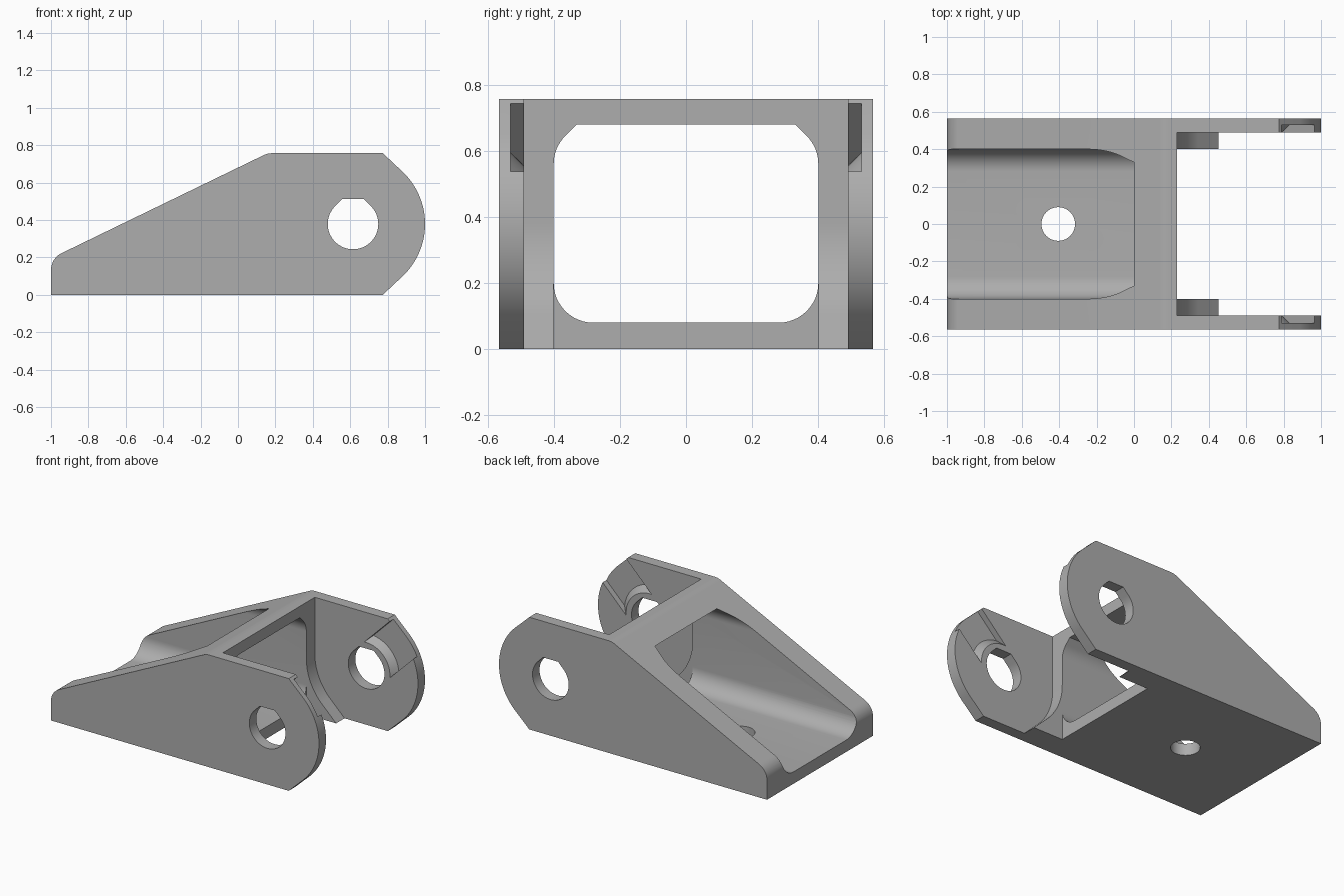
import bpy, bmesh
from math import cos, sin, pi, atan, tan, sqrt, radians
from mathutils import Matrix, Vector

if "Cube" in bpy.data.objects:
    bpy.data.objects.remove(bpy.data.objects["Cube"])

HALF_W, EAR_IN, TUNNEL_W = 0.565, 0.49, 0.40      # half widths along y
H, SLOPE = 0.757, 0.485                           # height, slope of the top
PX, PZ, PR = 0.615, H / 2, 0.385                  # pivot centre, ear radius
HOLE_R, SLOT_X = 0.135, 0.23

grey = bpy.data.materials.new("plain grey")
grey.use_nodes = True
GREY = (0.42, 0.42, 0.42, 1)
grey.diffuse_color = GREY
grey.node_tree.nodes["Principled BSDF"].inputs["Base Color"].default_value = GREY


def arc(cx, cy, r, a0, a1, n=24):
    """Points on an arc, angles in degrees."""
    steps = [radians(a0 + (a1 - a0) * i / n) for i in range(n + 1)]
    return [(cx + r * cos(a), cy + r * sin(a)) for a in steps]


def prism(name, points, lo, hi, axis):
    """Extrude a closed profile along an axis between lo and hi."""
    place = {"x": lambda u, v, w: (w, u, v),
             "y": lambda u, v, w: (u, w, v),
             "z": lambda u, v, w: (u, v, w)}[axis]
    bm = bmesh.new()
    face = bm.faces.new([bm.verts.new(place(u, v, lo)) for u, v in points])
    side = bmesh.ops.extrude_face_region(bm, geom=[face])["geom"]
    shift = Vector(place(0, 0, hi - lo))
    bmesh.ops.translate(bm, vec=shift, verts=[g for g in side if isinstance(g, bmesh.types.BMVert)])
    bmesh.ops.recalc_face_normals(bm, faces=bm.faces)
    return link(name, bm)


def link(name, bm):
    mesh = bpy.data.meshes.new(name)
    bm.to_mesh(mesh)
    bm.free()
    mesh.materials.append(grey)
    obj = bpy.data.objects.new(name, mesh)
    bpy.context.collection.objects.link(obj)
    return obj


def cut(target, cutter):
    """Subtract the cutter from the target and discard it."""
    bpy.context.view_layer.objects.active = target
    mod = target.modifiers.new("cut", "BOOLEAN")
    mod.operation, mod.solver, mod.object = "DIFFERENCE", "EXACT", cutter
    bpy.ops.object.modifier_apply(modifier=mod.name)
    bpy.data.objects.remove(cutter)


# Body: sloped side profile with a rounded ear, full width
a = atan(SLOPE)
r = 0.1
low_z = 0.68 - SLOPE - r * tan((pi / 2 - a) / 2)
top_x = (H - 0.68) / SLOPE + r * tan(a / 2)
lean = 90 + a * 180 / pi
flat = PR * (sqrt(2) - 1)
profile = [(-1, 0)] + arc(r - 1, low_z, r, 180, lean, 10) + arc(top_x, H - r, r, lean, 90, 8)
profile += [(PX + flat, H)] + arc(PX, PZ, PR, 45, -45) + [(PX + flat, 0)]
bracket = prism("bracket", profile, -HALF_W, HALF_W, "y")

# Tunnel through the length, round at the bottom and chamfered at the top
tr, tc, bz, tz = 0.12, TUNNEL_W - 0.12, 0.08, 0.68
half = arc(tc, bz + tr, tr, -90, 0, 12) + arc(tc, tz - tr, tr, 0, 45, 8)
half.append((tc + tr * (sqrt(2) - 1), tz))
tunnel = half + [(-y, z) for y, z in reversed(half)]
cut(bracket, prism("tunnel_cutter", tunnel, -1.2, 1.2, "x"))

# Clearance between the ears, round about the pivot below
clear = [(1.2, -0.1), (PX - flat + 0.1, -0.1), (PX - flat, 0)]
clear = [(1.2, -0.1), (PX - flat + 0.1, -0.1)] + arc(PX, PZ, PR, 225, 180) + [(SLOT_X, 1), (1.2, 1)]
cut(bracket, prism("clearance_cutter", clear, -EAR_IN, EAR_IN, "y"))
box = [(SLOT_X, -0.1), (1.2, -0.1), (1.2, 1), (SLOT_X, 1)]
cut(bracket, prism("opening_cutter", box, -TUNNEL_W, TUNNEL_W, "y"))

# Pivot hole with a flat-topped teardrop, and the floor hole
k = HOLE_R * (sqrt(2) - 1)
hole = arc(PX, PZ, HOLE_R, 135, 405, 48) + [(PX + k, PZ + HOLE_R), (PX - k, PZ + HOLE_R)]
cut(bracket, prism("pivot_cutter", hole, -1, 1, "y"))
cut(bracket, prism("floor_hole_cutter", arc(-0.405, 0, 0.09, 0, 352.5, 47), -0.1, 0.3, "z"))

# Diagonal lead-in channels on the inner ear faces, ending at a conical rim
for side in (1, -1):
    d, w, far = sqrt(0.5), HOLE_R, 0.6
    band = [(PX + (u - v) * d, PZ + (u + v) * d) for u, v in ((0, -w), (far, -w), (far, w), (0, w))]
    lo, hi = sorted((side * 0.46, side * 0.53))
    channel = prism("channel_cutter", band, lo, hi, "y")
    bm = bmesh.new()
    turn = Matrix.Translation((PX, side * 0.495, PZ)) @ Matrix.Rotation(-side * pi / 2, 4, "X")
    bmesh.ops.create_cone(bm, cap_ends=True, segments=64, radius1=0.131, radius2=0.231,
                          depth=0.1, matrix=turn)
    cut(channel, link("rim_cutter", bm))
    cut(bracket, channel)

# Smooth shading with crisp edges
bpy.ops.object.select_all(action="DESELECT")
bracket.select_set(True)
bpy.context.view_layer.objects.active = bracket
bpy.ops.object.shade_smooth_by_angle(angle=radians(25))
